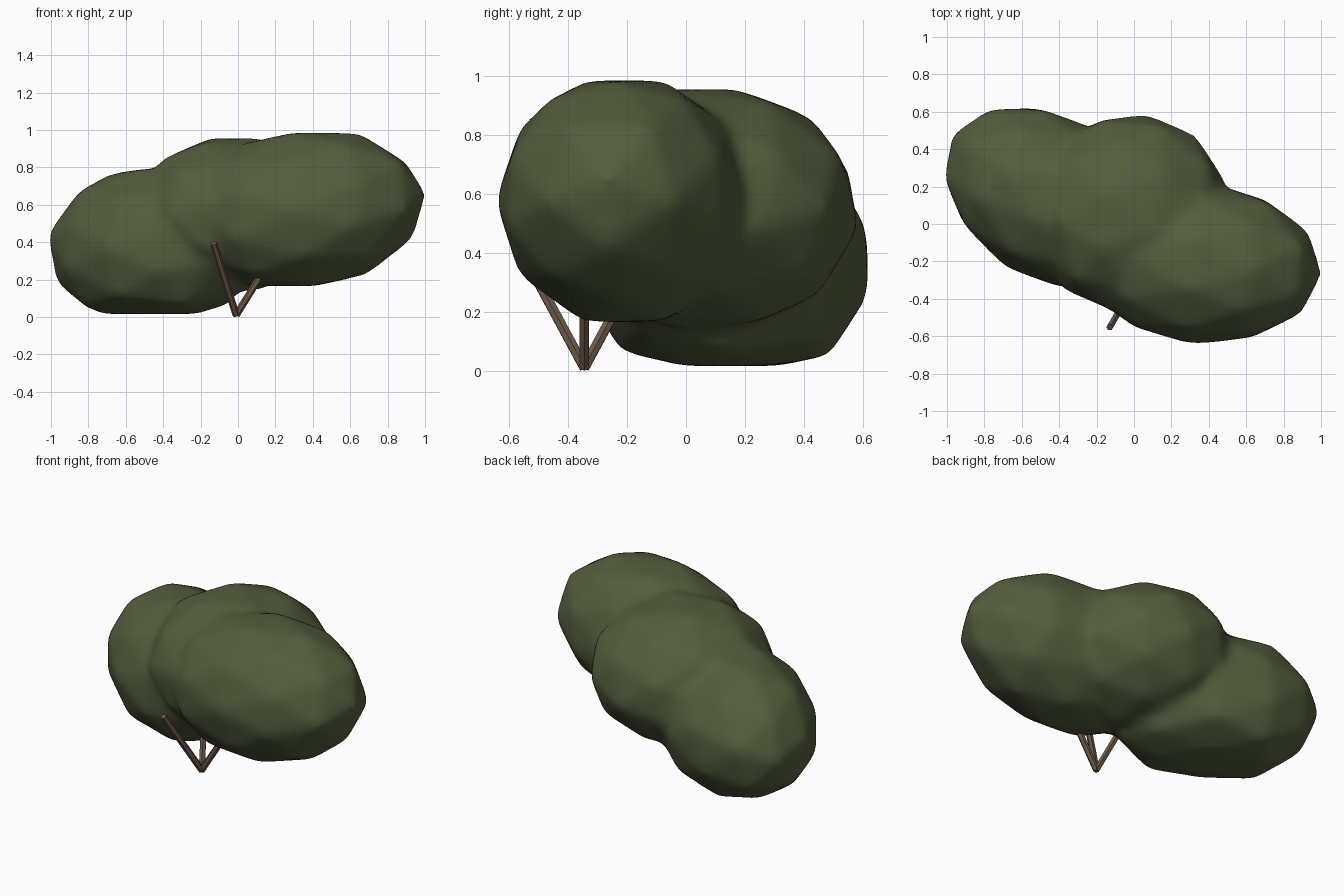
import bpy, bmesh, math
from mathutils import Matrix, Vector, Euler

cube = bpy.data.objects.get("Cube")
if cube:
    bpy.data.objects.remove(cube)


def material(name, rgb):
    m = bpy.data.materials.new(name)
    m.use_nodes = True
    m.diffuse_color = (*rgb, 1)
    bsdf = m.node_tree.nodes["Principled BSDF"]
    bsdf.inputs["Base Color"].default_value = (*rgb, 1)
    bsdf.inputs["Roughness"].default_value = 0.9
    return m


def mesh_object(name, bm, mat):
    mesh = bpy.data.meshes.new(name)
    bm.to_mesh(mesh)
    bm.free()
    mesh.materials.append(mat)
    obj = bpy.data.objects.new(name, mesh)
    bpy.context.collection.objects.link(obj)
    return obj


leaf_green = material("leaf green", (0.088, 0.112, 0.048))
bark_brown = material("bark brown", (0.15, 0.098, 0.062))

# Foliage: three faceted lobes, fused and softened
lobes = [  # centre, radii, tilt in degrees (y, z)
    ((-0.45, 0.14, 0.37), (0.62, 0.44, 0.44), (0, -33)),
    ((-0.02, 0.06, 0.55), (0.54, 0.53, 0.425), (0, 50)),
    ((0.35, -0.21, 0.575), (0.66, 0.435, 0.43), (-7, -5)),
]
bm = bmesh.new()
for centre, radii, (tilt, yaw) in lobes:
    turn = Euler((0, math.radians(tilt), math.radians(yaw))).to_matrix().to_4x4()
    # Lay the facets on their side so no lobe comes to a point on top
    lay = Matrix.Rotation(math.radians(90), 4, 'Y')
    place = Matrix.Translation(centre) @ turn @ Matrix.Diagonal((*radii, 1)) @ lay
    bmesh.ops.create_icosphere(bm, subdivisions=2, radius=1.01, matrix=place)
# Flat underside where the low lobe rests
for v in bm.verts:
    v.co.z = max(v.co.z, 0.015)
foliage = mesh_object("foliage", bm, leaf_green)

remesh = foliage.modifiers.new("fuse", 'REMESH')
remesh.mode = 'VOXEL'
remesh.voxel_size = 0.025
remesh.use_smooth_shade = True
soften = foliage.modifiers.new("soften", 'SMOOTH')
soften.factor = 0.5
soften.iterations = 16

# Stems: three thin rods fanning out from one foot
foot = Vector((-0.01, -0.345, 0.01))
for i, name in enumerate(("left_stem", "back_stem", "front_stem")):
    angle = math.radians(120 * i)
    reach = Vector((0.24 * math.cos(angle), 0.24 * math.sin(angle), 0.385))
    bm = bmesh.new()
    place = (Matrix.Translation(foot + reach / 2)
             @ reach.to_track_quat('Z', 'Y').to_matrix().to_4x4())
    bmesh.ops.create_cone(bm, cap_ends=True, segments=6, radius1=0.019,
                          radius2=0.019, depth=reach.length, matrix=place)
    mesh_object(name, bm, bark_brown)
